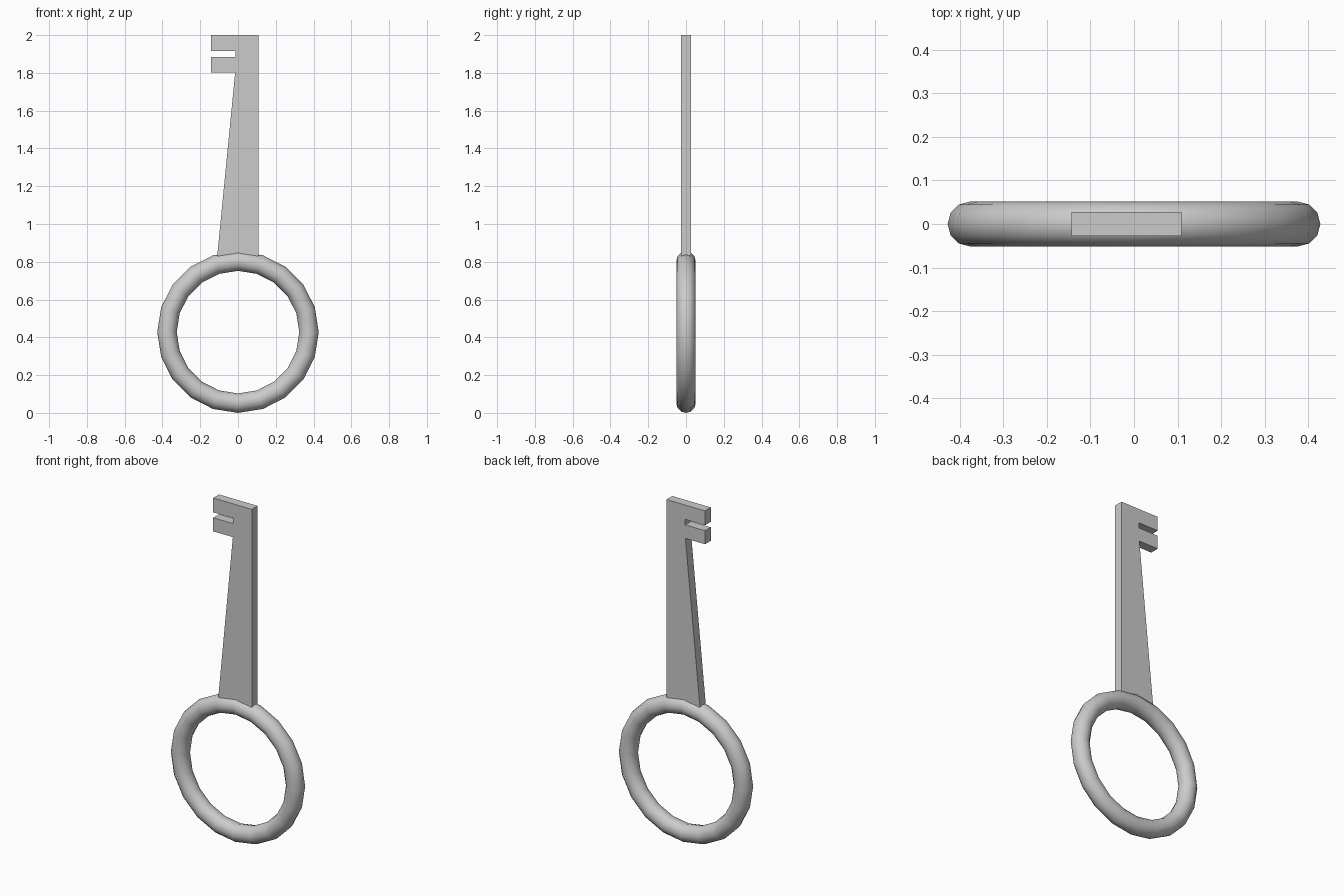
import bpy, bmesh
from math import pi

if "Cube" in bpy.data.objects:
    bpy.data.objects.remove(bpy.data.objects["Cube"])

MAJOR, MINOR = 0.376, 0.0515

# Ring handle, standing upright on z = 0
bpy.ops.mesh.primitive_torus_add(
    major_radius=MAJOR, minor_radius=MINOR, major_segments=20, minor_segments=12,
    location=(0, 0, MAJOR + MINOR), rotation=(pi / 2, 0, 0))
ring = bpy.context.object
ring.name = "ring_handle"
bpy.ops.object.transform_apply(location=False, rotation=True, scale=False)
bpy.ops.object.shade_smooth_by_angle(angle=pi / 4)

# Tapered shank with two teeth: front outline (x, z), extruded through y
HALF = 0.027
outline = [(0.109, 0.80), (0.109, 2.0), (-0.143, 2.0), (-0.143, 1.915),
           (-0.014, 1.915), (-0.014, 1.883), (-0.143, 1.883), (-0.143, 1.803),
           (-0.015, 1.803), (-0.113, 0.80)]
bm = bmesh.new()
face = bm.faces.new([bm.verts.new((x, -HALF, z)) for x, z in outline])
ext = bmesh.ops.extrude_face_region(bm, geom=[face])
bmesh.ops.translate(bm, vec=(0, 2 * HALF, 0),
                    verts=[g for g in ext["geom"] if isinstance(g, bmesh.types.BMVert)])
bmesh.ops.recalc_face_normals(bm, faces=bm.faces)
mesh = bpy.data.meshes.new("toothed_shank")
bm.to_mesh(mesh)
bm.free()
bpy.context.collection.objects.link(bpy.data.objects.new("toothed_shank", mesh))
